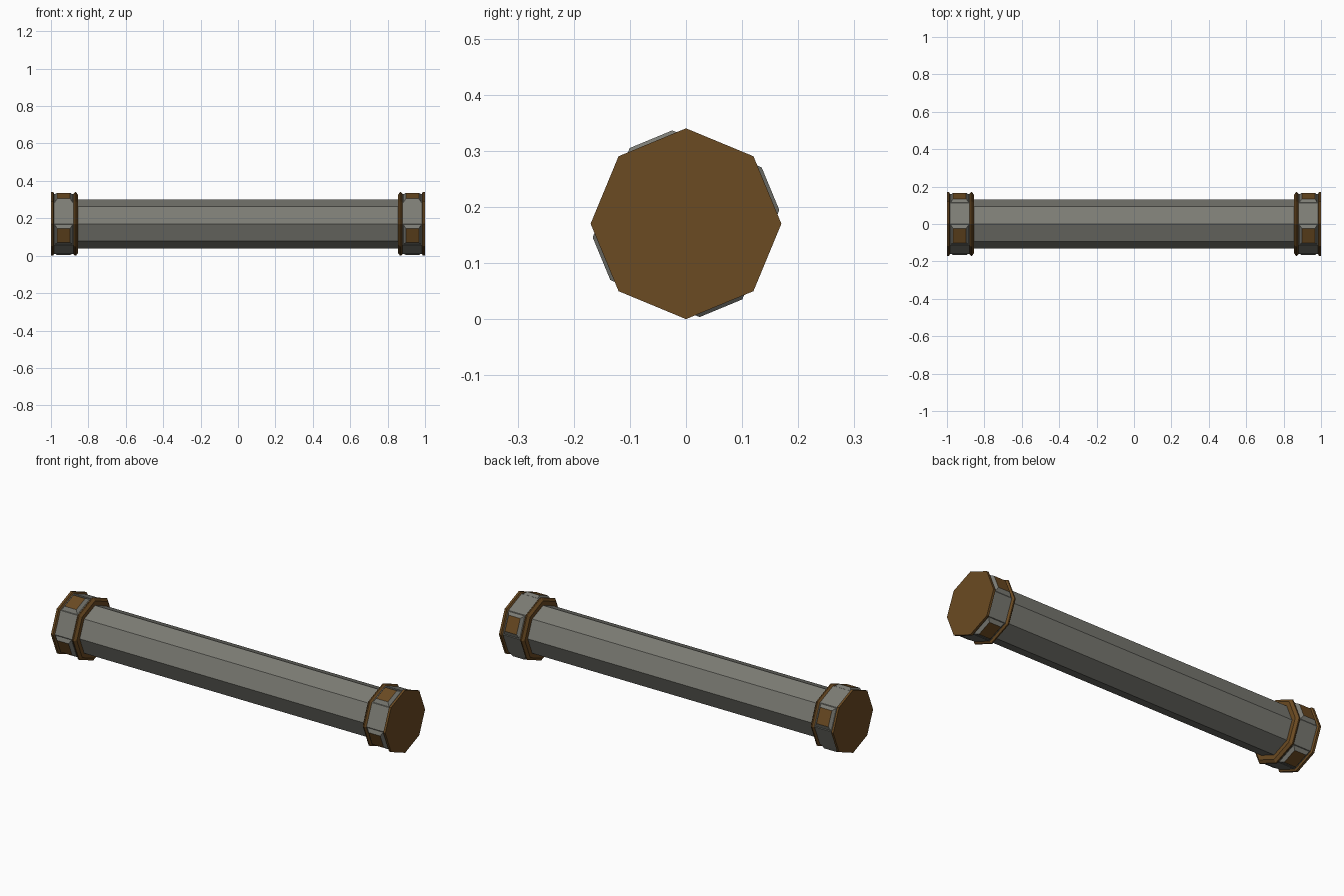
import bpy, bmesh
from math import cos, sin, pi
from mathutils import Vector

AXIS_Z = 0.17
SIDES = 8

cube = bpy.data.objects.get("Cube")
if cube:
    bpy.data.objects.remove(cube, do_unlink=True)


def material(name, color):
    m = bpy.data.materials.new(name)
    m.use_nodes = True
    m.diffuse_color = (*color, 1)
    m.node_tree.nodes["Principled BSDF"].inputs["Base Color"].default_value = (*color, 1)
    return m


stone = material("warm grey", (0.20, 0.20, 0.175))
bronze = material("brown bronze", (0.147, 0.069, 0.016))


def finish(name, bm, mats):
    bmesh.ops.recalc_face_normals(bm, faces=bm.faces)
    mesh = bpy.data.meshes.new(name)
    bm.to_mesh(mesh)
    bm.free()
    for m in mats:
        mesh.materials.append(m)
    obj = bpy.data.objects.new(name, mesh)
    bpy.context.collection.objects.link(obj)


def lathe(name, profile, mat):
    """Closed octagonal solid along x from (x, radius) pairs."""
    bm = bmesh.new()
    rings = [[bm.verts.new((x, r * cos(2 * pi * i / SIDES), AXIS_Z + r * sin(2 * pi * i / SIDES)))
              for i in range(SIDES)] for x, r in profile]
    for a, b in zip(rings, rings[1:]):
        for i in range(SIDES):
            j = (i + 1) % SIDES
            bm.faces.new((a[i], a[j], b[j], b[i]))
    bm.faces.new(rings[0])
    bm.faces.new(rings[-1])
    finish(name, bm, [mat])


def stud(name, x, angle):
    """Raised pad with sloping grey sides and a brown top."""
    out = Vector((0, cos(angle), sin(angle)))
    side = Vector((0, -sin(angle), cos(angle)))
    centre = Vector((x, 0, AXIS_Z))
    bm = bmesh.new()
    rings = []
    for dist, half_x, half_w in ((0.145, 0.05, 0.06), (0.163, 0.035, 0.041)):
        rings.append([bm.verts.new(centre + out * dist + Vector((sx * half_x, 0, 0)) + side * sw * half_w)
                      for sx, sw in ((-1, -1), (1, -1), (1, 1), (-1, 1))])
    low, top = rings
    for i in range(4):
        j = (i + 1) % 4
        bm.faces.new((low[i], low[j], top[j], top[i]))
    bm.faces.new(low)
    bm.faces.new(top).material_index = 1
    finish(name, bm, [stone, bronze])


# Shaft
lathe("shaft", [(-0.9, 0.131), (0.9, 0.131)], stone)

# Matching end caps
for label, s in (("left", 1), ("right", -1)):
    lathe(label + "_end_plate", [(s, 0.17), (s * 0.988, 0.17), (s * 0.982, 0.158)], bronze)
    lathe(label + "_cap_band", [(s * 0.985, 0.16), (s * 0.875, 0.16)], stone)
    lathe(label + "_collar", [(s * 0.882, 0.158), (s * 0.872, 0.17), (s * 0.866, 0.17),
                              (s * 0.855, 0.155)], bronze)
    for k in range(4):
        stud(f"{label}_stud_{k + 1}", s * 0.932, pi / 8 + k * pi / 2)
